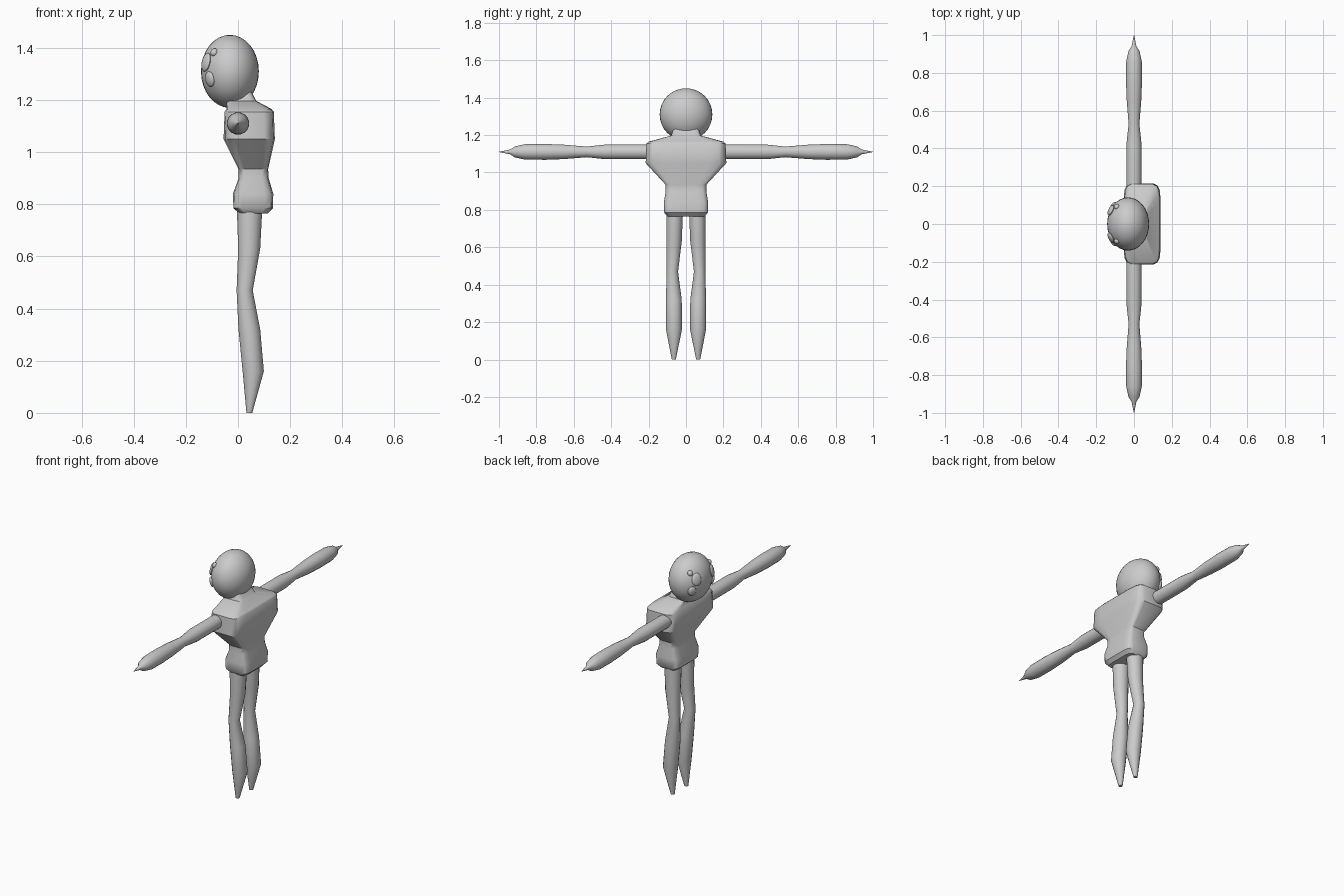
import bpy, bmesh
from math import pi, cos, sin, copysign
from mathutils import Vector, Matrix

if "Cube" in bpy.data.objects:
    bpy.data.objects.remove(bpy.data.objects["Cube"])


def finish(bm, name, mirror=False, angle=40):
    bmesh.ops.recalc_face_normals(bm, faces=bm.faces[:])
    me = bpy.data.meshes.new(name)
    bm.to_mesh(me)
    bm.free()
    ob = bpy.data.objects.new(name, me)
    bpy.context.collection.objects.link(ob)
    if mirror:
        mod = ob.modifiers.new("mirror", 'MIRROR')
        mod.use_axis = (False, True, False)
        mod.use_mirror_merge = False
    bpy.ops.object.select_all(action='DESELECT')
    ob.select_set(True)
    bpy.context.view_layer.objects.active = ob
    bpy.ops.object.shade_smooth_by_angle(angle=angle * pi / 180)
    return ob


def loft(name, rings, sides, axis='Z', power=1.0, mirror=False, angle=40):
    """rings: (position along axis, min a, max a, min b, max b); power < 1 squares the section."""
    bm = bmesh.new()
    loops = []
    for t, a0, a1, b0, b1 in rings:
        loop = []
        for i in range(sides):
            th = 2 * pi * (i + 0.5) / sides
            c, s = [copysign(abs(v) ** power, v) for v in (cos(th), sin(th))]
            a = (a0 + a1) / 2 + c * (a1 - a0) / 2
            b = (b0 + b1) / 2 + s * (b1 - b0) / 2
            loop.append(bm.verts.new((a, b, t) if axis == 'Z' else (a, t, b)))
        loops.append(loop)
    for lo, hi in zip(loops, loops[1:]):
        for i in range(sides):
            j = (i + 1) % sides
            bm.faces.new((lo[i], lo[j], hi[j], hi[i]))
    bm.faces.new(loops[0])
    bm.faces.new(loops[-1])
    return finish(bm, name, mirror, angle)


# Torso with hips, narrow waist, broad chest, sloped shoulders and neck stub
torso = [(0.765, 0.005, 0.115, 0.100), (0.785, -0.018, 0.134, 0.117),
         (0.84, -0.020, 0.136, 0.119), (0.90, 0.002, 0.118, 0.109),
         (0.935, 0.002, 0.116, 0.110), (1.05, -0.056, 0.142, 0.217),
         (1.155, -0.052, 0.138, 0.213), (1.165, -0.045, 0.130, 0.200),
         (1.197, -0.045, 0.070, 0.080), (1.24, -0.040, 0.048, 0.065)]
loft("torso", [(z, a, b, -w, w) for z, a, b, w in torso], 16, power=0.33)

# Arms stretched sideways, ending in a spike
arm = [(0.17, 0.040), (0.25, 0.040), (0.43, 0.040), (0.53, 0.029), (0.65, 0.039),
       (0.75, 0.043), (0.86, 0.042), (0.915, 0.030), (0.94, 0.013), (1.0, 0.001)]
loft("arms", [(y, -r, r, 1.11 - r, 1.11 + r) for y, r in arm], 16, axis='Y', mirror=True)

# Legs with pinched knees and pointed feet
leg = [(0.80, -0.006, 0.095, 0.015, 0.105), (0.63, 0.000, 0.086, 0.022, 0.105),
       (0.47, -0.006, 0.057, 0.042, 0.104), (0.32, 0.001, 0.086, 0.022, 0.108),
       (0.16, 0.017, 0.100, 0.021, 0.108), (0.0, 0.032, 0.055, 0.054, 0.076)]
loft("legs", leg, 16, mirror=True)

# Egg-shaped head
center = Vector((-0.031, 0, 1.31))
radii = Vector((0.111, 0.141, 0.14))
bm = bmesh.new()
bmesh.ops.create_uvsphere(bm, u_segments=32, v_segments=16, radius=1,
                          matrix=Matrix.Translation(center) @ Matrix.Diagonal((*radii, 1)))
finish(bm, "head")

# Three flattened eyes on each side of the face
bm = bmesh.new()
for x, z, wide, tall in [(-0.122, 1.345, 0.030, 0.037),
                         (-0.108, 1.280, 0.024, 0.030),
                         (-0.092, 1.383, 0.015, 0.016)]:
    dx, dz = (x - center.x) / radii.x, (z - center.z) / radii.z
    pos = Vector((x, radii.y * (1 - dx * dx - dz * dz) ** 0.5, z))
    d = pos - center
    normal = Vector([d[i] / radii[i] ** 2 for i in range(3)]).normalized()
    rot = normal.to_track_quat('Z', 'Y').to_matrix().to_4x4()
    bmesh.ops.create_uvsphere(
        bm, u_segments=16, v_segments=10, radius=1,
        matrix=Matrix.Translation(pos) @ rot @ Matrix.Diagonal((wide, tall, 0.012, 1)))
finish(bm, "eyes", mirror=True)
